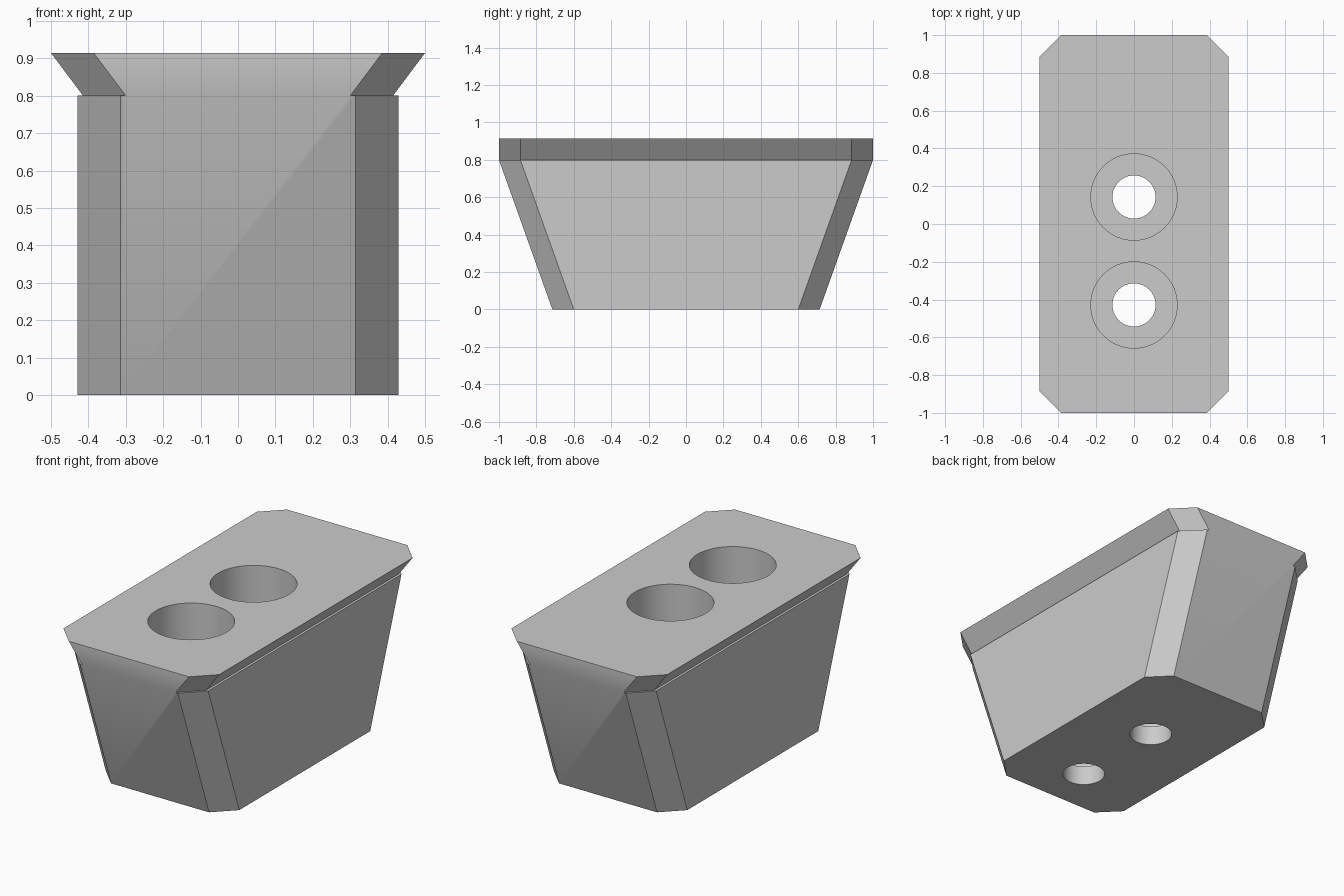
import bpy, bmesh, math

cube = bpy.data.objects.get("Cube")
if cube:
    bpy.data.objects.remove(cube, do_unlink=True)

U = 0.8 / 7                      # chamfer and step size
BODY_H, TOP_H = 7 * U, 8 * U

grey = bpy.data.materials.new("light_grey")
grey.use_nodes = True
colour = (0.6, 0.6, 0.6, 1)
grey.diffuse_color = colour
grey.node_tree.nodes["Principled BSDF"].inputs["Base Color"].default_value = colour


def make_object(name, bm):
    bmesh.ops.recalc_face_normals(bm, faces=bm.faces)
    mesh = bpy.data.meshes.new(name)
    bm.to_mesh(mesh)
    bm.free()
    mesh.materials.append(grey)
    obj = bpy.data.objects.new(name, mesh)
    bpy.context.collection.objects.link(obj)
    return obj


def octagon(bm, hx, hy, z):
    """Chamfered rectangle, counter-clockwise from the front left corner."""
    pts = [(hx - U, -hy), (hx, U - hy), (hx, hy - U), (hx - U, hy)]
    pts += [(-x, -y) for x, y in pts]
    return [bm.verts.new((x, y, z)) for x, y in pts]


def wall(bm, low, high, skip=()):
    for i in range(8):
        if i not in skip:
            j = (i + 1) % 8
            bm.faces.new((low[i], low[j], high[j], high[i]))


# Tapered body and flared lip, with a narrow ledge along each side
bm = bmesh.new()
base = octagon(bm, 3.75 * U, 6.25 * U, 0)
shoulder = octagon(bm, 3.75 * U, 1, BODY_H)
neck = octagon(bm, 0.5 - 0.75 * U, 1, BODY_H)
rim = octagon(bm, 0.5, 1, TOP_H)
bm.faces.new(base[::-1])
bm.faces.new(rim)
wall(bm, base, shoulder, skip=(3, 7))
wall(bm, neck, rim)
for i in (3, 7):
    j = (i + 1) % 8
    bm.faces.new((base[i], base[j], shoulder[j], neck[j], neck[i], shoulder[i]))
for s in (0, 4):
    bm.faces.new(shoulder[s:s + 4] + neck[s:s + 4][::-1])
block = make_object("tapered_block", bm)


# Two counterbored screw holes: stepped profile turned around its axis
def stepped_cutter(y):
    bm = bmesh.new()
    profile = [(0, -U), (U, -U), (U, U), (2 * U, U), (2 * U, TOP_H + U), (0, TOP_H + U)]
    verts = [bm.verts.new((r, y, z)) for r, z in profile]
    edges = [bm.edges.new(pair) for pair in zip(verts, verts[1:])]
    bmesh.ops.spin(bm, geom=verts + edges, cent=(0, y, 0), axis=(0, 0, 1),
                   angle=math.tau, steps=64)
    bmesh.ops.remove_doubles(bm, verts=bm.verts, dist=1e-4)
    cutter = make_object("hole_cutter", bm)
    cutter.hide_render = True
    return cutter


bpy.ops.object.select_all(action="DESELECT")
block.select_set(True)
bpy.context.view_layer.objects.active = block
for y in (1.25 * U, -3.75 * U):
    cutter = stepped_cutter(y)
    mod = block.modifiers.new("screw_hole", "BOOLEAN")
    mod.operation, mod.solver, mod.object = "DIFFERENCE", "EXACT", cutter
    bpy.ops.object.modifier_apply(modifier=mod.name)
    bpy.data.objects.remove(cutter, do_unlink=True)

bpy.ops.object.shade_smooth_by_angle(angle=math.radians(30))
